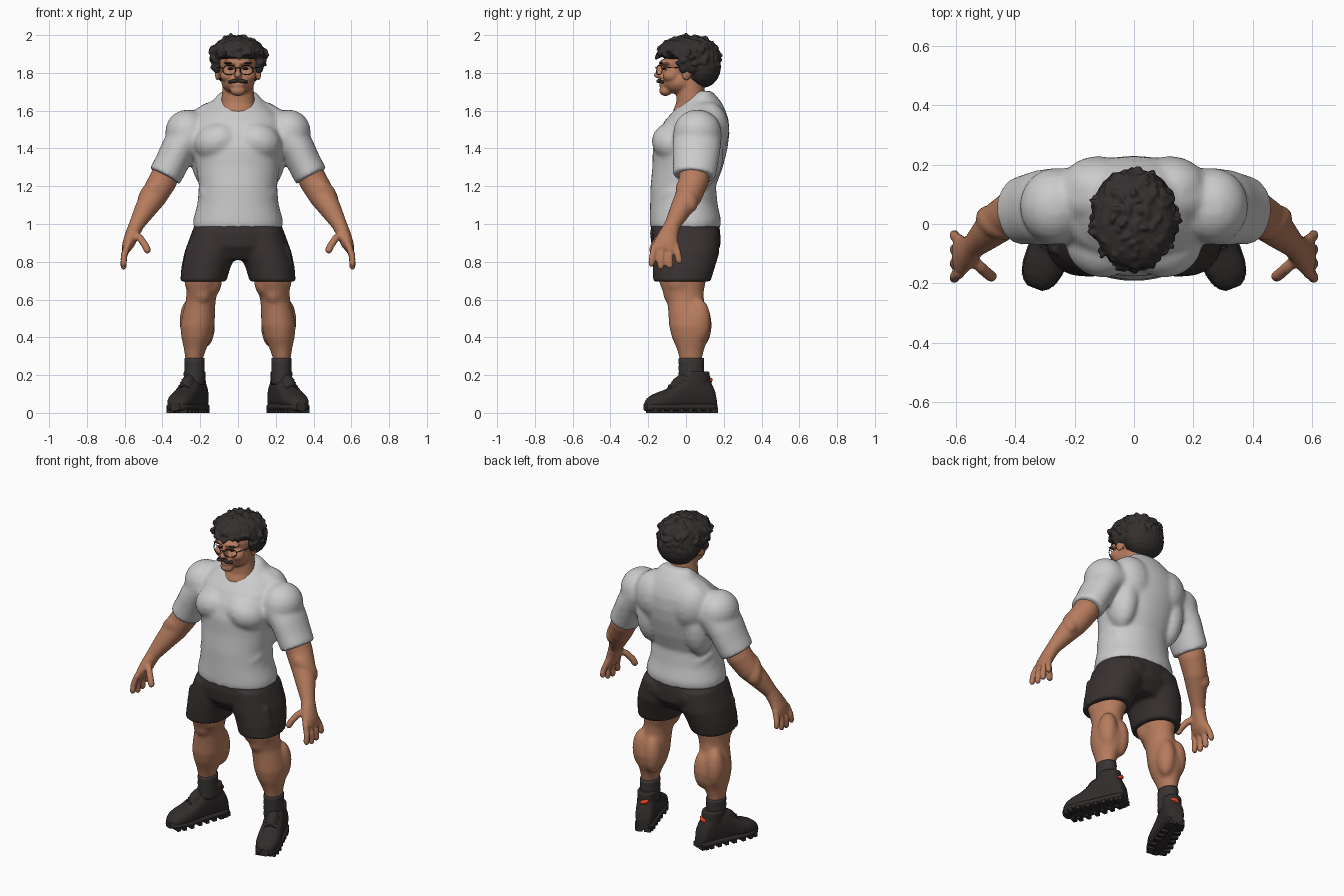
import bpy
import bmesh
import random
from math import cos, sin, pi, sqrt, radians, copysign
from mathutils import Matrix, Vector, Euler

random.seed(4)
start_cube = bpy.data.objects.get("Cube")
if start_cube:
    bpy.data.objects.remove(start_cube, do_unlink=True)


def material(name, *rgb):
    mat = bpy.data.materials.new(name)
    mat.use_nodes = True
    mat.diffuse_color = (*rgb, 1)
    shader = mat.node_tree.nodes["Principled BSDF"]
    shader.inputs["Base Color"].default_value = (*rgb, 1)
    shader.inputs["Roughness"].default_value = 0.8
    return mat


SKIN = material("tan skin", .47, .2, .11)
SHIRT = material("light grey cotton", .6, .6, .6)
SHORTS = material("charcoal cloth", .04, .031, .031)
HAIR = material("dark brown hair", .036, .029, .029)
SOCK = material("dark grey knit", .04, .034, .034)
SHOE = material("black leather", .032, .026, .026)
TAB = material("orange red", .7, .06, .015)
FRAME = material("dark frame", .024, .017, .014)
Y, Z = Vector((0, 1, 0)), Vector((0, 0, 1))


def ball(bm, center, radii, rot=(0, 0, 0), seg=20):
    """Ellipsoid with given centre, radii and rotation."""
    m = Matrix.Translation(center) @ Euler(rot).to_matrix().to_4x4() @ Matrix.Diagonal((*radii, 1))
    bmesh.ops.create_uvsphere(bm, u_segments=seg, v_segments=seg // 2, radius=1, matrix=m)


def pair(bm, center, radii, rot=(0, 0, 0)):
    """Ellipsoid on both sides of the body."""
    for s in (1, -1):
        ball(bm, (s * center[0], *center[1:]), radii, (rot[0], s * rot[1], s * rot[2]))


def loft(bm, rings, ref=Y, axis=None, power=2, n=28):
    """Closed skin through rings (x, y, z, side radius, radius along ref)."""
    centers = [Vector(r[:3]) for r in rings]
    loops = []
    for i, (c, r) in enumerate(zip(centers, rings)):
        t = axis or (centers[min(i + 1, len(rings) - 1)] - centers[max(i - 1, 0)]).normalized()
        u = (ref - t * ref.dot(t)).normalized()
        v = t.cross(u)
        loop = []
        for k in range(n):
            a = 2 * pi * k / n
            ca, sa = (copysign(abs(f) ** (2 / power), f) for f in (cos(a), sin(a)))
            loop.append(bm.verts.new(c + v * (r[3] * ca) + u * (r[4] * sa)))
        loops.append(loop)
    for lo, hi in zip(loops, loops[1:]):
        for k in range(n):
            bm.faces.new((lo[k], lo[(k + 1) % n], hi[(k + 1) % n], hi[k]))
    bm.faces.new(loops[0][::-1])
    bm.faces.new(loops[-1])


def tube(bm, points, radius, ref=Y, n=10):
    loft(bm, [(*p, radius, radius) for p in points], ref, n=n)


def finish(bm, name, mat, voxel=0, smooth=0, mirror=False, matrix=None):
    """Turn the shapes into one object, fused by a voxel remesh if asked."""
    if matrix:
        bm.transform(matrix)
    bmesh.ops.recalc_face_normals(bm, faces=bm.faces)
    for f in bm.faces:
        f.smooth = True
    mesh = bpy.data.meshes.new(name)
    bm.to_mesh(mesh)
    bm.free()
    mesh.materials.append(mat)
    obj = bpy.data.objects.new(name, mesh)
    bpy.context.scene.collection.objects.link(obj)
    if mirror:
        obj.modifiers.new("Mirror", 'MIRROR').use_mirror_merge = False
    if voxel:
        mod = obj.modifiers.new("Fuse", 'REMESH')
        mod.mode = 'VOXEL'
        mod.voxel_size = voxel
        mod.use_smooth_shade = True
    if smooth:
        mod = obj.modifiers.new("Soften", 'SMOOTH')
        mod.iterations = smooth
    return obj


# shirt: torso (height, half width, front, back), muscles, sleeves, folds
torso = [(.98, .24, -.19, .182), (1.02, .238, -.192, .186), (1.1, .216, -.19, .168),
         (1.2, .206, -.188, .158), (1.3, .222, -.178, .195), (1.4, .24, -.176, .22),
         (1.48, .25, -.152, .23), (1.55, .235, -.11, .226), (1.6, .19, -.065, .21),
         (1.645, .14, -.015, .188), (1.685, .108, .03, .155), (1.705, .085, .06, .135)]
bm = bmesh.new()
loft(bm, [(0, (f + b) / 2, z, w, (b - f) / 2) for z, w, f, b in torso], axis=Z, power=2.15, n=40)
pair(bm, (.105, -.06, 1.435), (.13, .122, .105), (0, .3, .2))
pair(bm, (.165, .09, 1.38), (.088, .11, .19))
pair(bm, (.12, .12, 1.5), (.13, .11, .15), (0, .3, 0))
pair(bm, (.14, .09, 1.57), (.16, .085, .075), (0, .42, 0))
pair(bm, (.268, .06, 1.488), (.118, .128, .118))
for s in (1, -1):
    loft(bm, [(s * .19, .07, 1.49, .1, .12), (s * .26, .06, 1.47, .112, .13),
              (s * .318, .055, 1.39, .093, .127), (s * .352, .05, 1.32, .09, .12),
              (s * .388, .043, 1.252, .09, .114)])
    for z, start, rise in ((1.06, .1, .05), (1.13, -.1, .07), (1.2, 0, .08)):
        arc = [start + 1.1 * k / 10 for k in range(11)]
        for face in (1, -1):
            loft(bm, [(s * .204 * cos(a), -.01 + face * .168 * sin(a), z - rise * (a - start),
                       .004 + .014 * sin(pi * k / 10), .004 + .014 * sin(pi * k / 10))
                      for k, a in enumerate(arc)], Z, n=10)
finish(bm, "shirt", SHIRT, .01, 14)

# neck and head
bm = bmesh.new()
loft(bm, [(0, .03, 1.53, .1, .09), (0, .025, 1.6, .1, .094), (0, .03, 1.64, .09, .082),
          (0, .025, 1.7, .084, .075), (0, .02, 1.8, .08, .075)], axis=Z)
ball(bm, (0, .02, 1.85), (.105, .135, .12))
ball(bm, (0, -.035, 1.755), (.09, .097, .068))
ball(bm, (0, -.108, 1.705), (.042, .034, .028))
ball(bm, (0, -.118, 1.738), (.036, .024, .03))
ball(bm, (0, -.104, 1.855), (.08, .038, .02))
ball(bm, (0, -.14, 1.788), (.02, .032, .018))
ball(bm, (0, -.13, 1.82), (.013, .026, .04), (-.3, 0, 0))
pair(bm, (.055, -.08, 1.785), (.04, .045, .035))
pair(bm, (.107, .005, 1.8), (.014, .028, .042), (-.2, 0, .3))
finish(bm, "head", SKIN, .007, 4)

# hair: core masses with curls scattered over them
bm = bmesh.new()
ball(bm, (0, .01, 1.92), (.138, .16, .07))
ball(bm, (0, .085, 1.83), (.128, .1, .11))
pair(bm, (.112, -.012, 1.845), (.026, .03, .05))
count = 230
for i in range(count):
    h = 1 - 2 * (i + .5) / count
    ring, a = sqrt(1 - h * h), i * 2.39996
    p = Vector((.133 * ring * cos(a), .013 + .16 * ring * sin(a), 1.87 + .115 * h))
    hairline = 1.892 if p.y < -.04 else 1.835 if p.y < .03 else 1.735
    if p.z > hairline:
        size = random.uniform(.016, .024)
        turn = [random.uniform(-pi, pi) for _ in range(3)]
        ball(bm, p, (size * 1.5, size, size * .6), turn, 12)
for i in range(26):
    a, h = random.uniform(0, 2 * pi), random.uniform(.1, .75)
    out = Vector((cos(a), sin(a), 0))
    p = Vector((0, .012, 1.885 + .095 * h)) + Vector((.142 * out.x, .16 * out.y, 0)) * sqrt(1 - h * h)
    tube(bm, [p + out * (.018 * sin(k * .8)) + Z * (.014 * cos(k * .8)) for k in range(5)],
         .008, out.cross(Z), 8)
finish(bm, "curly_hair", HAIR, .006, 3)

# moustache, brows and eyes
bm = bmesh.new()
pair(bm, (.019, -.143, 1.757), (.026, .013, .01), (0, .1, -.3))
pair(bm, (.041, -.128, 1.752), (.013, .012, .009))
finish(bm, "moustache", HAIR)
bm = bmesh.new()
pair(bm, (.045, -.128, 1.852), (.03, .012, .006), (0, -.05, -.3))
finish(bm, "eyebrows", HAIR)
bm = bmesh.new()
pair(bm, (.04, -.118, 1.822), (.016, .01, .006))
finish(bm, "eyes", FRAME)

# thin glasses close to the face
bm = bmesh.new()
for s in (1, -1):
    rim = [Vector((s * (.046 + .034 * cos(a)), -.142 + .016 * cos(a), 1.815 + .025 * sin(a)))
           for a in (2 * pi * k / 24 for k in range(25))]
    tube(bm, rim, .0024, n=6)
    tube(bm, [(s * .08, -.126, 1.825), (s * .108, -.07, 1.83), (s * .116, .01, 1.825)], .0024, Z, 6)
tube(bm, [(-.013, -.157, 1.824), (0, -.163, 1.828), (.013, -.157, 1.824)], .0024, n=6)
finish(bm, "glasses", FRAME)

# bare arms with hands, mirrored
bm = bmesh.new()
loft(bm, [(.345, .05, 1.34, .07, .085), (.4, .04, 1.225, .075, .08), (.448, .012, 1.145, .07, .07),
          (.495, -.032, 1.07, .056, .056), (.538, -.072, .995, .04, .042), (.56, -.092, .945, .037, .052),
          (.58, -.106, .895, .033, .066), (.595, -.112, .86, .022, .066)])
ball(bm, (.462, .005, 1.15), (.06, .055, .1), (.3, -.55, 0))
for k in range(4):
    y, drop = -.165 + .037 * k, (.075, .09, .085, .06)[k]
    tip = -.012 + .008 * k
    tube(bm, [(.585, y, .89), (.604, y + tip, .86 - drop * .4), (.606, y + tip * 1.5, .865 - drop)], .018)
    ball(bm, (.606, y + tip * 1.5, .865 - drop), (.0175, .0175, .018), seg=12)
tube(bm, [(.56, -.105, .955), (.518, -.145, .925), (.49, -.17, .885), (.48, -.177, .86)], .02)
ball(bm, (.48, -.177, .86), (.019, .019, .019), seg=12)
finish(bm, "arms", SKIN, .008, 4, mirror=True)

# shorts
bm = bmesh.new()
loft(bm, [(0, -.004, 1.01, .225, .178), (0, -.004, .95, .243, .186), (0, 0, .88, .25, .182),
          (0, 0, .81, .2, .13)], axis=Z, power=2.2, n=40)
for s in (1, -1):
    loft(bm, [(s * .125, 0, .97, .115, .172), (s * .144, 0, .85, .14, .178),
              (s * .17, -.012, .77, .13, .165), (s * .184, -.022, .695, .122, .152)],
         axis=Z, power=2.15)
    for k in range(3):
        tube(bm, [(s * (.16 + .05 * k), -.15 + .03 * k, .88), (s * (.18 + .05 * k), -.15 + .035 * k, .77)], .016)
    ball(bm, (s * .1, .08, .92), (.1, .105, .09))
finish(bm, "shorts", SHORTS, .01, 8)

# bare legs, mirrored
bm = bmesh.new()
loft(bm, [(.172, -.02, .8, .095, .125), (.18, -.02, .7, .097, .126), (.19, -.014, .64, .083, .108),
          (.198, -.002, .59, .079, .098), (.207, .01, .53, .086, .104), (.215, .02, .46, .091, .11),
          (.22, .023, .4, .08, .098), (.227, .024, .34, .06, .073),
          (.232, .025, .29, .047, .06), (.232, .03, .23, .046, .058)], axis=Z)
ball(bm, (.19, -.085, .635), (.048, .036, .055))
ball(bm, (.135, -.05, .7), (.05, .07, .085))
ball(bm, (.24, -.04, .71), (.045, .07, .085))
for x, y, z in ((.175, .075, .465), (.255, .07, .485)):
    ball(bm, (x, y, z), (.054, .062, .12))
finish(bm, "legs", SKIN, .009, 12, mirror=True)

# socks with ribbed rings
bm = bmesh.new()
loft(bm, [(.23, .028, .15 + .0175 * k, .052 + .002 * (k % 2), .066 + .002 * (k % 2)) for k in range(9)], axis=Z)
finish(bm, "socks", SOCK, mirror=True)

# shoes: built pointing forward from the ankle, then turned outward
place = Matrix.Translation((.24, .03, 0)) @ Matrix.Rotation(radians(21), 4, 'Z')
shape = [(.134, .07, .03), (.122, .12, .045), (.1, .165, .052), (.07, .192, .056), (.02, .205, .058),
         (-.03, .2, .06), (-.08, .16, .063), (-.14, .122, .069), (-.19, .105, .067),
         (-.225, .09, .058), (-.25, .072, .042), (-.264, .052, .022)]
bm = bmesh.new()
loft(bm, [(0, y, h / 2 + .008, w, h / 2 - .004) for y, h, w in shape], Z, Y, 2.4)
loft(bm, [(0, .035, .15, .056, .068), (0, .028, .22, .057, .07)], axis=Z)
ball(bm, (0, -.07, .165), (.035, .06, .03), (.6, 0, 0))
finish(bm, "shoe_uppers", SHOE, .007, 4, True, place)

# soles with tread blocks along both edges
bm = bmesh.new()
loft(bm, [(0, y, .031, w + .004, .02) for y, h, w in shape], Z, Y, 3)
for y, h, w in shape[1:-2]:
    for s in (1, -1):
        m = Matrix.Translation((s * (w - .02), y, .014)) @ Matrix.Diagonal((.04, .022, .028, 1))
        bmesh.ops.create_cube(bm, size=1, matrix=m)
soles = finish(bm, "shoe_soles", SHOE, mirror=True, matrix=place)
for poly in soles.data.polygons:
    poly.use_smooth = len(poly.vertices) == 4 and poly.area < .0004

# laces and their eyelets
laces, eyelets = bmesh.new(), bmesh.new()
for k in range(4):
    y, z = -.055 - .022 * k, .192 - .016 * k
    tube(laces, [(-.036, y, z - .018), (0, y - .006, z + .002), (.036, y, z - .018)], .005, n=6)
    pair(eyelets, (.038, y, z - .016), (.004, .004, .004))
finish(laces, "shoe_laces", SHOE, mirror=True, matrix=place)
finish(eyelets, "shoe_eyelets", SKIN, mirror=True, matrix=place)

# heel pull tabs
bm = bmesh.new()
tube(bm, [(-.018, .08, .178), (-.014, .1, .18), (0, .108, .175), (.014, .1, .168),
          (.018, .08, .16)], .011, Z)
ball(bm, (0, .094, .17), (.02, .014, .018))
finish(bm, "heel_tabs", TAB, mirror=True, matrix=place)
